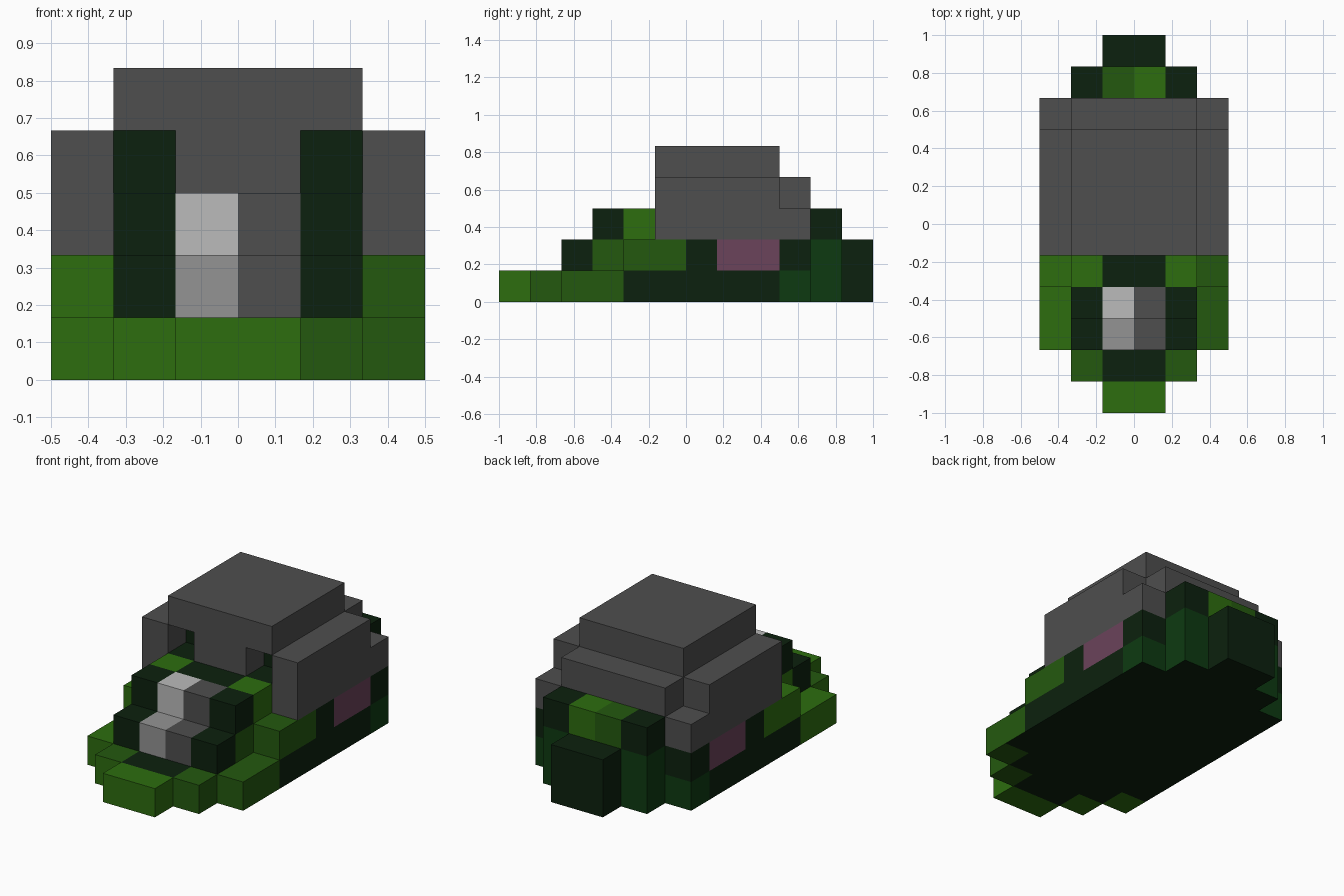
import bpy, bmesh, math
from mathutils import Vector

cube = bpy.data.objects.get("Cube")
if cube:
    bpy.data.objects.remove(cube, do_unlink=True)

U = 1 / 6                       # size of one block
ORIGIN = Vector((-0.5, -1.0, 0.0))


def material(name, hex_rgb):
    srgb = [int(hex_rgb[i:i + 2], 16) / 255 for i in (0, 2, 4)]
    col = [c / 12.92 if c <= 0.04045 else ((c + 0.055) / 1.055) ** 2.4 for c in srgb] + [1]
    m = bpy.data.materials.new(name)
    m.use_nodes = True
    m.diffuse_color = col
    bsdf = next(n for n in m.node_tree.nodes if n.type == 'BSDF_PRINCIPLED')
    bsdf.inputs["Base Color"].default_value = col
    bsdf.inputs["Roughness"].default_value = 0.9
    return m


MATS = [material(n, h) for n, h in (
    ("dark_green", "0C210E"), ("forest_green", "0D3A11"), ("mid_green", "24590F"),
    ("bright_green", "2D6D0F"), ("stone_grey", "4E4E4E"), ("pale_grey", "949494"),
    ("light_grey", "BBBBBB"), ("dusky_pink", "6B435B"))]
DARK, FOREST, MID, BRIGHT, GREY, PALE, LIGHT, PINK = range(8)

cells = {}                      # block position -> (part, colour)


def fill(part, colour, xs, ys, zs, mirror=False):
    """Fill an inclusive range of blocks; later fills repaint earlier ones."""
    for x in range(xs[0], xs[1] + 1):
        for y in range(ys[0], ys[1] + 1):
            for z in range(zs[0], zs[1] + 1):
                cells[x, y, z] = (part, colour)
                if mirror:
                    cells[5 - x, y, z] = (part, colour)


# Body and flanks
fill("body", DARK, (0, 5), (4, 9), (0, 1))
fill("body", DARK, (1, 4), (2, 3), (0, 0))
fill("body", MID, (5, 5), (4, 5), (1, 1))
fill("body", BRIGHT, (0, 0), (4, 5), (1, 1))
fill("body", PINK, (0, 0), (7, 8), (1, 1), mirror=True)
fill("body", FOREST, (0, 0), (9, 9), (0, 0), mirror=True)

# Front feet and chin
fill("front_foot_right", BRIGHT, (0, 0), (2, 3), (0, 0))
fill("front_foot_left", MID, (5, 5), (2, 3), (0, 0))
fill("chin", DARK, (2, 3), (1, 1), (0, 0))
fill("chin", MID, (4, 4), (1, 1), (0, 0))
fill("chin", BRIGHT, (1, 1), (1, 1), (0, 0))
fill("chin", BRIGHT, (2, 3), (0, 0), (0, 0))

# Head with a pale and grey blaze
fill("head", DARK, (1, 4), (2, 4), (1, 1))
fill("head", DARK, (1, 4), (3, 4), (2, 2))
fill("head", MID, (4, 4), (3, 3), (1, 1))
fill("head", BRIGHT, (1, 1), (3, 3), (1, 1))
fill("head", BRIGHT, (1, 1), (4, 4), (2, 2), mirror=True)
fill("head", GREY, (3, 3), (2, 3), (1, 2))
fill("head", PALE, (2, 2), (2, 2), (1, 1))
fill("head", LIGHT, (2, 2), (3, 3), (2, 2))
del cells[3, 2, 2]              # snout stays one block lower

# Stepped shell with two front hollows
fill("shell", GREY, (0, 5), (5, 9), (2, 2))
fill("shell", GREY, (0, 5), (5, 8), (3, 3))
fill("shell", GREY, (1, 4), (9, 9), (3, 3))
fill("shell", GREY, (1, 4), (5, 8), (4, 4))
fill("shell", DARK, (1, 1), (5, 5), (2, 2), mirror=True)
fill("shell", DARK, (1, 1), (6, 6), (3, 3), mirror=True)
for x in (1, 4):
    del cells[x, 5, 3]

# Rump and tail
fill("rump", DARK, (1, 4), (10, 10), (0, 2))
fill("rump", FOREST, (1, 1), (10, 10), (0, 1), mirror=True)
fill("rump", MID, (2, 2), (10, 10), (2, 2))
fill("rump", BRIGHT, (3, 3), (10, 10), (2, 2))
fill("tail", DARK, (2, 3), (11, 11), (0, 1))


def face_colour(cell, normal, colour):
    if normal.z < 0 and cell[2] == 0 and cell[1] >= 3:
        return DARK             # underside
    if normal.z > 0 and cell == (1, 1, 0):
        return MID              # top of the right cheek
    return colour


def build_part(part):
    """Make the outer skin of one part from its exposed block sides."""
    bm = bmesh.new()
    for cell, (owner, colour) in cells.items():
        if owner != part:
            continue
        centre = ORIGIN + (Vector(cell) + Vector((0.5, 0.5, 0.5))) * U
        for axis in range(3):
            for sign in (-1, 1):
                n = Vector((0, 0, 0))
                n[axis] = sign
                if tuple(int(c + d) for c, d in zip(cell, n)) in cells:
                    continue
                a, b = Vector((0, 0, 0)), Vector((0, 0, 0))
                a[(axis + 1) % 3], b[(axis + 2) % 3] = sign, 1
                quad = [bm.verts.new(centre + (n + a * i + b * j) * U / 2)
                        for i, j in ((-1, -1), (1, -1), (1, 1), (-1, 1))]
                bm.faces.new(quad).material_index = face_colour(cell, n, colour)
    bmesh.ops.remove_doubles(bm, verts=bm.verts, dist=1e-4)
    # Merge flat areas of one colour
    bmesh.ops.dissolve_limit(bm, angle_limit=math.radians(1), verts=bm.verts,
                             edges=bm.edges, delimit={'MATERIAL'})
    mesh = bpy.data.meshes.new(part)
    bm.to_mesh(mesh)
    bm.free()
    for m in MATS:
        mesh.materials.append(m)
    bpy.context.collection.objects.link(bpy.data.objects.new(part, mesh))


for part in dict.fromkeys(owner for owner, _ in cells.values()):
    build_part(part)
